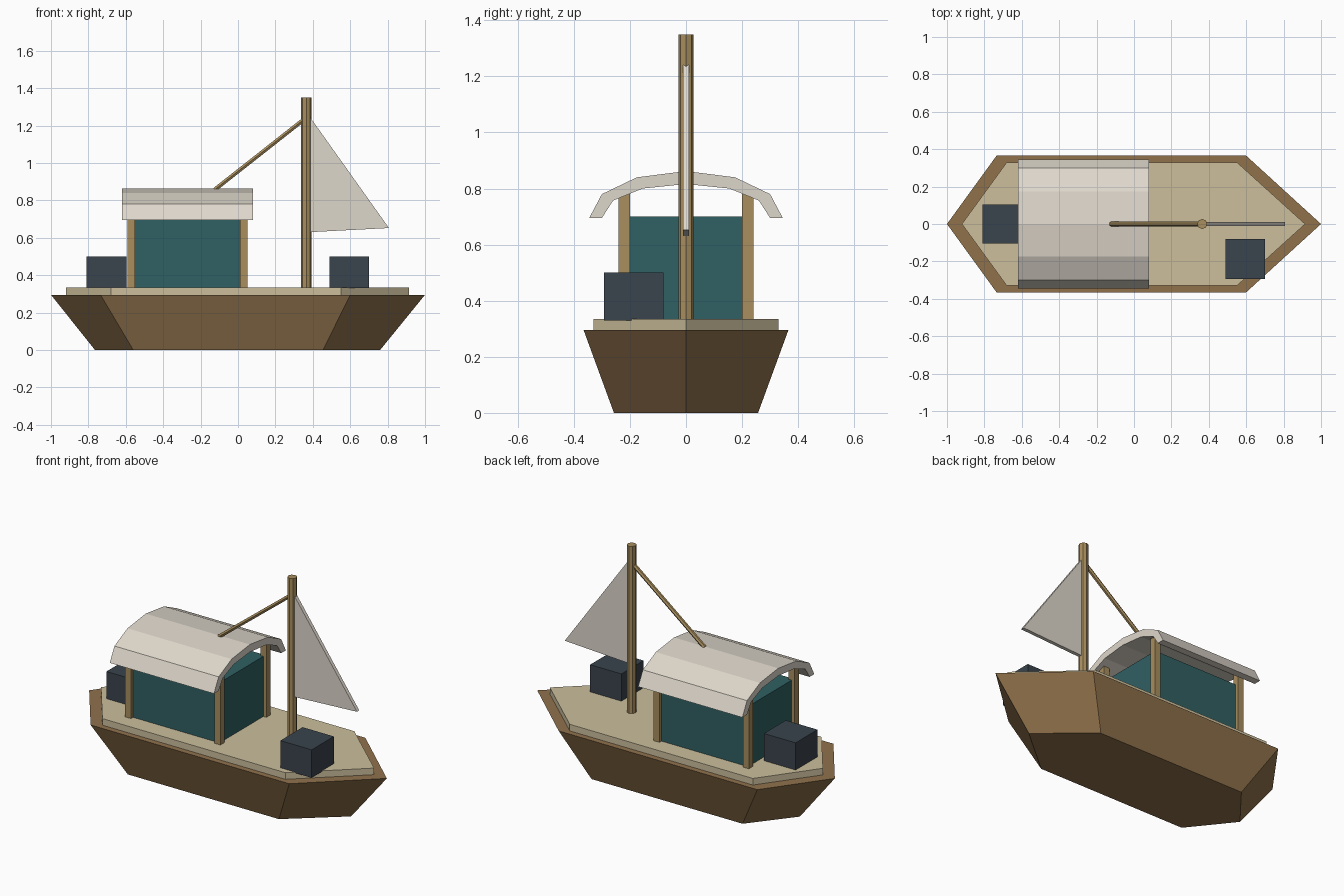
import bpy, bmesh, math
from mathutils import Vector

if "Cube" in bpy.data.objects:
    bpy.data.objects.remove(bpy.data.objects["Cube"])


def material(name, r, g, b):
    m = bpy.data.materials.new(name)
    m.diffuse_color = [((c / 255 + 0.055) / 1.055) ** 2.4 for c in (r, g, b)] + [1]
    m.use_nodes = True
    m.node_tree.nodes["Principled BSDF"].inputs["Base Color"].default_value = m.diffuse_color
    return m


hull_brown = material("hull brown", 143, 113, 75)
deck_tan = material("deck tan", 204, 191, 156)
pole_wood = material("pole wood", 168, 142, 94)
cabin_teal = material("cabin teal", 48, 96, 99)
canvas = material("canvas", 222, 215, 203)
crate_slate = material("crate slate", 58, 68, 77)


def loft(name, ring_a, ring_b, mat):
    """Closed solid between two matching rings of points."""
    bm = bmesh.new()
    a = [bm.verts.new(p) for p in ring_a]
    b = [bm.verts.new(p) for p in ring_b]
    n = len(a)
    bm.faces.new(a)
    bm.faces.new(b)
    for i in range(n):
        j = (i + 1) % n
        bm.faces.new((a[i], a[j], b[j], b[i]))
    bmesh.ops.recalc_face_normals(bm, faces=bm.faces)
    me = bpy.data.meshes.new(name)
    bm.to_mesh(me)
    bm.free()
    me.materials.append(mat)
    ob = bpy.data.objects.new(name, me)
    bpy.context.collection.objects.link(ob)
    return ob


def boat_ring(stern, x0, x1, bow, half, z):
    return [(stern, 0, z), (x0, -half, z), (x1, -half, z),
            (bow, 0, z), (x1, half, z), (x0, half, z)]


def box(name, x0, x1, y0, y1, z0, z1, mat):
    ring = [(x0, y0), (x1, y0), (x1, y1), (x0, y1)]
    return loft(name, [(x, y, z0) for x, y in ring], [(x, y, z1) for x, y in ring], mat)


def pole(name, start, end, radius, sides, mat):
    start, end = Vector(start), Vector(end)
    turn = (end - start).to_track_quat('Z', 'Y')
    ring = [turn @ Vector((radius * math.cos(t), radius * math.sin(t), 0))
            for t in (2 * math.pi * i / sides for i in range(sides))]
    return loft(name, [start + p for p in ring], [end + p for p in ring], mat)


# Hull and raised deck
loft("hull", boat_ring(-0.765, -0.56, 0.455, 0.76, 0.257, 0),
     boat_ring(-1, -0.735, 0.6, 1, 0.365, 0.295), hull_brown)
loft("deck", boat_ring(-0.92, -0.68, 0.55, 0.915, 0.33, 0.29),
     boat_ring(-0.92, -0.68, 0.55, 0.915, 0.33, 0.335), deck_tan)

# Cabin with corner posts
box("cabin", -0.57, 0.03, -0.22, 0.22, 0.33, 0.70, cabin_teal)
for x in (-0.57, 0.03):
    for y in (-0.22, 0.22):
        box("roof_post", x - 0.02, x + 0.02, y - 0.02, y + 0.02, 0.33, 0.785, pole_wood)

# Arched awning roof
outer = [(0.345, 0.695), (0.30, 0.78), (0.175, 0.84), (0, 0.862)]
inner = [(0.30, 0.695), (0.26, 0.757), (0.155, 0.80), (0, 0.816)]
arch = (outer + [(-y, z) for y, z in outer[-2::-1]]
        + [(-y, z) for y, z in inner] + inner[-2::-1])
loft("awning_roof", [(-0.62, y, z) for y, z in arch],
     [(0.08, y, z) for y, z in arch], canvas)

# Mast, slanted spar and sail
pole("mast", (0.365, 0, 0.33), (0.365, 0, 1.35), 0.027, 8, pole_wood)
pole("spar", (-0.125, 0, 0.857), (0.362, 0, 1.24), 0.0125, 6, pole_wood)
sail = [(0.385, 1.245), (0.385, 0.63), (0.807, 0.652)]
loft("sail", [(x, -0.011, z) for x, z in sail], [(x, 0.011, z) for x, z in sail], canvas)

# Cargo crates
box("bow_crate", 0.49, 0.70, -0.293, -0.08, 0.33, 0.50, crate_slate)
box("stern_crate", -0.81, -0.597, -0.105, 0.105, 0.33, 0.50, crate_slate)
